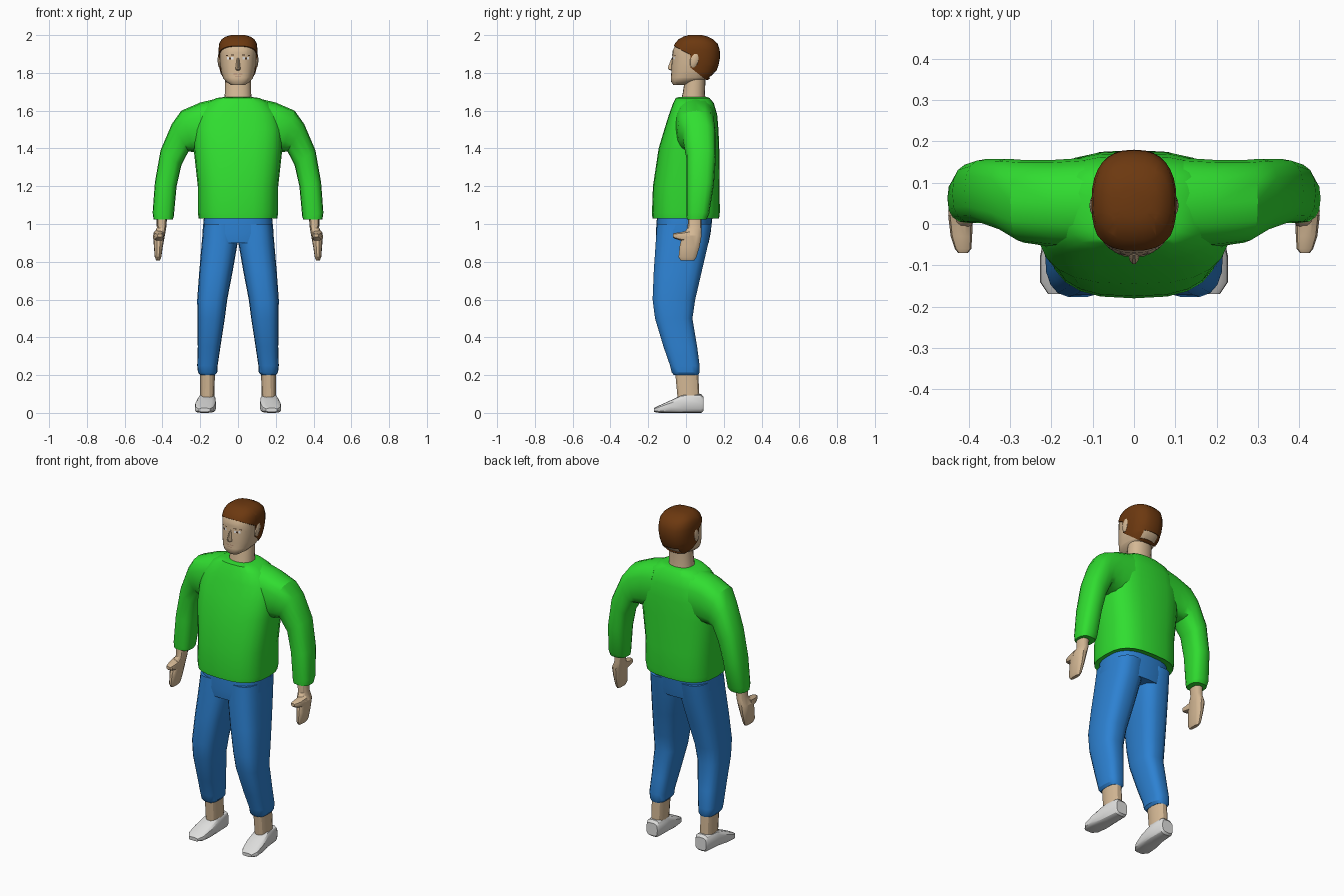
import bpy, bmesh, math
from mathutils import Vector
from mathutils.bvhtree import BVHTree

if "Cube" in bpy.data.objects:
    bpy.data.objects.remove(bpy.data.objects["Cube"])


def material(name, *rgb):
    m = bpy.data.materials.new(name)
    m.use_nodes = True
    m.diffuse_color = (*rgb, 1)
    m.node_tree.nodes["Principled BSDF"].inputs["Base Color"].default_value = (*rgb, 1)
    return m


SKIN = material("skin", 0.66, 0.48, 0.3)
HAIR = material("brown hair", 0.15, 0.04, 0.005)
SHIRT = material("green shirt", 0.03, 0.73, 0.03)
TROUSERS = material("blue trousers", 0.026, 0.22, 0.64)
SHOE = material("pale grey shoe", 0.74, 0.74, 0.73)
WHITE = material("eye white", 0.8, 0.8, 0.8)
DARK = material("dark brown", 0.06, 0.03, 0.015)
LIP = material("lip", 0.45, 0.25, 0.17)


def ring_x(x0, x1, y0, y1, z):
    """Horizontal cross-section given by its bounds."""
    return (Vector(((x0 + x1) / 2, (y0 + y1) / 2, z)),
            Vector(((x1 - x0) / 2, 0, 0)), Vector((0, (y1 - y0) / 2, 0)))


def ring(z, y0, y1, hx):
    return ring_x(-hx, hx, y0, y1, z)


def ring_y(y, x, hx, z0, z1):
    """Upright cross-section facing along y."""
    return Vector((x, y, (z0 + z1) / 2)), Vector((hx, 0, 0)), Vector((0, 0, (z1 - z0) / 2))


def loft(rings, n=20, power=2.5):
    """Skin a closed tube of superellipse cross-sections."""
    bm = bmesh.new()
    loops = []
    for c, u, v in rings:
        loop = []
        for i in range(n):
            a = math.tau * i / n
            ca, sa = math.cos(a), math.sin(a)
            p = (c + u * math.copysign(abs(ca) ** (2 / power), ca)
                 + v * math.copysign(abs(sa) ** (2 / power), sa))
            loop.append(bm.verts.new(p))
        loops.append(loop)
    for a, b in zip(loops, loops[1:]):
        for i in range(n):
            j = (i + 1) % n
            bm.faces.new((a[i], a[j], b[j], b[i]))
    bm.faces.new(loops[0])
    bm.faces.new(loops[-1])
    bmesh.ops.recalc_face_normals(bm, faces=bm.faces)
    return bm


def add(name, bm, *mats, mirror=False, angle=30):
    mesh = bpy.data.meshes.new(name)
    bm.to_mesh(mesh)
    bm.free()
    for m in mats:
        mesh.materials.append(m)
    ob = bpy.data.objects.new(name, mesh)
    bpy.context.collection.objects.link(ob)
    if mirror:
        ob.modifiers.new("Mirror", "MIRROR").use_mirror_merge = False
    bpy.ops.object.select_all(action="DESELECT")
    ob.select_set(True)
    bpy.context.view_layer.objects.active = ob
    bpy.ops.object.shade_smooth_by_angle(angle=math.radians(angle))
    return ob


# Shirt body
add("shirt_body", loft([
    ring(1.035, -.165, .165, .195), ring(1.03, -.178, .175, .208), ring(1.06, -.18, .179, .213),
    ring(1.2, -.175, .178, .213), ring(1.4, -.145, .176, .235), ring(1.5, -.115, .172, .235),
    ring(1.58, -.09, .165, .215), ring(1.64, -.068, .147, .165), ring(1.667, -.055, .125, .115),
    ring(1.672, -.035, .11, .075)], 24, 2.8), SHIRT)

# Sleeves: outer x, outer z, inner x, inner z, y centre, y half width
sleeve = [(.12, 1.662, .12, 1.38, .05, .11), (.2, 1.643, .2, 1.375, .05, .105),
          (.3, 1.6, .235, 1.38, .055, .1), (.35, 1.53, .262, 1.385, .07, .088),
          (.41, 1.39, .3, 1.31, .08, .078), (.44, 1.22, .325, 1.2, .075, .073),
          (.452, 1.06, .34, 1.04, .062, .06), (.447, 1.025, .345, 1.025, .057, .052)]
add("sleeves", loft([
    (Vector(((a + c) / 2, y, (b + d) / 2)), Vector(((a - c) / 2, 0, (b - d) / 2)), Vector((0, h, 0)))
    for a, b, c, d, y, h in sleeve], 16, 2.6), SHIRT, mirror=True)

# Trousers
add("trouser_hips", loft([
    ring(.9, -.155, .12, .18), ring(.95, -.16, .13, .189), ring(1.06, -.152, .143, .178)],
    24, 2.8), TROUSERS)
add("trouser_legs", loft([
    ring_x(.005, .183, -.155, .138, 1), ring_x(.002, .192, -.162, .12, .9),
    ring_x(.028, .205, -.172, .085, .75), ring_x(.057, .216, -.178, .05, .6),
    ring_x(.07, .215, -.165, .035, .5), ring_x(.093, .213, -.12, .06, .35),
    ring_x(.108, .216, -.085, .073, .25), ring_x(.11, .212, -.077, .072, .215),
    ring_x(.122, .2, -.065, .066, .2)], 18, 2.8), TROUSERS, mirror=True)

# Ankles and shoes
add("ankles", loft([ring_x(.122, .2, -.06, .065, .23), ring_x(.125, .2, -.045, .073, .07)],
                   14), SKIN, mirror=True)
add("shoes", loft([
    ring_y(.092, .162, .036, .01, .085), ring_y(.08, .162, .042, 0, .1),
    ring_y(-.01, .165, .048, 0, .1), ring_y(-.08, .172, .056, 0, .067),
    ring_y(-.14, .178, .05, 0, .04), ring_y(-.17, .178, .03, .005, .025)], 16, 3.5),
    SHOE, mirror=True)

# Hands and thumbs
add("hands", loft([
    ring_x(.373, .432, .01, .083, 1.06), ring_x(.38, .43, .008, .083, .98),
    ring_x(.387, .45, -.022, .084, .94), ring_x(.398, .445, -.035, .073, .88),
    ring_x(.406, .441, -.04, .056, .825), ring_x(.413, .433, -.03, .045, .808)], 14),
    SKIN, mirror=True)
add("thumbs", loft([
    ring_y(.02, .42, .03, .9, .97), ring_y(-.03, .418, .026, .912, .957),
    ring_y(-.06, .414, .02, .922, .953), ring_y(-.07, .414, .012, .93, .948)], 10),
    SKIN, mirror=True)

# Neck
add("neck", loft([ring(1.64, -.03, .108, .075), ring(1.69, -.018, .1, .07),
                  ring(1.8, 0, .105, .068)], 20, 2.2), SKIN)

# Head, split along the hairline so the hair can be raised from it
head = loft([
    ring(1.735, -.066, .0, .036), ring(1.752, -.078, .06, .062), ring(1.77, -.08, .118, .078),
    ring(1.8, -.078, .15, .088), ring(1.84, -.077, .166, .094), ring(1.88, -.073, .174, .097),
    ring(1.92, -.07, .173, .098), ring(1.952, -.054, .162, .095), ring(1.973, -.036, .14, .083),
    ring(1.987, -.01, .112, .062), ring(1.994, .015, .085, .036)], 32, 2.5)
face_tree = BVHTree.FromBMesh(head)
cuts = [((0, -.07, 1.945), (0, .53, 1)), ((0, .025, 1.83), (0, .8, 1)), ((0, .025, 0), (0, 1, 0)),
        ((.05, 0, 0), (1, 0, 0)), ((-.05, 0, 0), (1, 0, 0)),
        ((0, 0, 1.775), (0, 0, 1)), ((0, 0, 1.81), (0, 0, 1))]
for co, no in cuts:
    bmesh.ops.bisect_plane(head, geom=head.verts[:] + head.edges[:] + head.faces[:],
                           plane_co=co, plane_no=no)


def is_hair(p):
    if p.y < .025:
        return p.z > 1.945 - .53 * (p.y + .07)
    nape = abs(p.x) < .05 and 1.775 < p.z < 1.81 and p.y > .1
    return p.z > 1.83 - .8 * (p.y - .025) and not nape


hair = [f for f in head.faces if is_hair(f.calc_center_median())]
raised = bmesh.ops.extrude_face_region(head, geom=hair)["geom"]
centre = Vector((0, .05, 1.86))
for v in raised:
    if isinstance(v, bmesh.types.BMVert):
        v.co += (v.co - centre).normalized() * .006
        for f in v.link_faces:
            f.material_index = 1
bmesh.ops.recalc_face_normals(head, faces=head.faces)
add("head", head, SKIN, HAIR, angle=40)

# Nose and ears
add("nose", loft([ring(1.88, -.076, -.05, .007), ring(1.828, -.098, -.05, .013),
                  ring(1.818, -.094, -.05, .014), ring(1.813, -.08, -.05, .01)], 10, 2), SKIN)
ear = bmesh.new()
bmesh.ops.create_uvsphere(ear, u_segments=12, v_segments=8, radius=1)
for v in ear.verts:
    x, y, z = v.co
    v.co = (.096 + .012 * x, .045 + .024 * y + .008 * z, 1.868 + .042 * z)
add("ears", ear, SKIN, mirror=True)


def plate(name, mat, x, z, w, h, lift, drop=0, mirror=True):
    """Thin quad laid on the face; drop lowers its outer end."""
    bm = bmesh.new()
    corners = []
    for sx, sz in ((-1, -1), (1, -1), (1, 1), (-1, 1)):
        px, pz = x + sx * w / 2, z + sz * h / 2 - sx * drop
        hit = face_tree.ray_cast(Vector((px, -1, pz)), Vector((0, 1, 0)))[0]
        corners.append(bm.verts.new((px, hit.y - lift, pz)))
    bm.faces.new(corners)
    add(name, bm, mat, mirror=mirror)


# Painted face details
plate("eyes", WHITE, .042, 1.877, .034, .012, .002)
plate("irises", DARK, .042, 1.877, .011, .011, .004)
plate("eyebrows", DARK, .043, 1.893, .042, .005, .003, .002)
plate("upper_lip", LIP, 0, 1.794, .05, .004, .002, mirror=False)
plate("lower_lip", LIP, 0, 1.782, .03, .003, .002, mirror=False)
